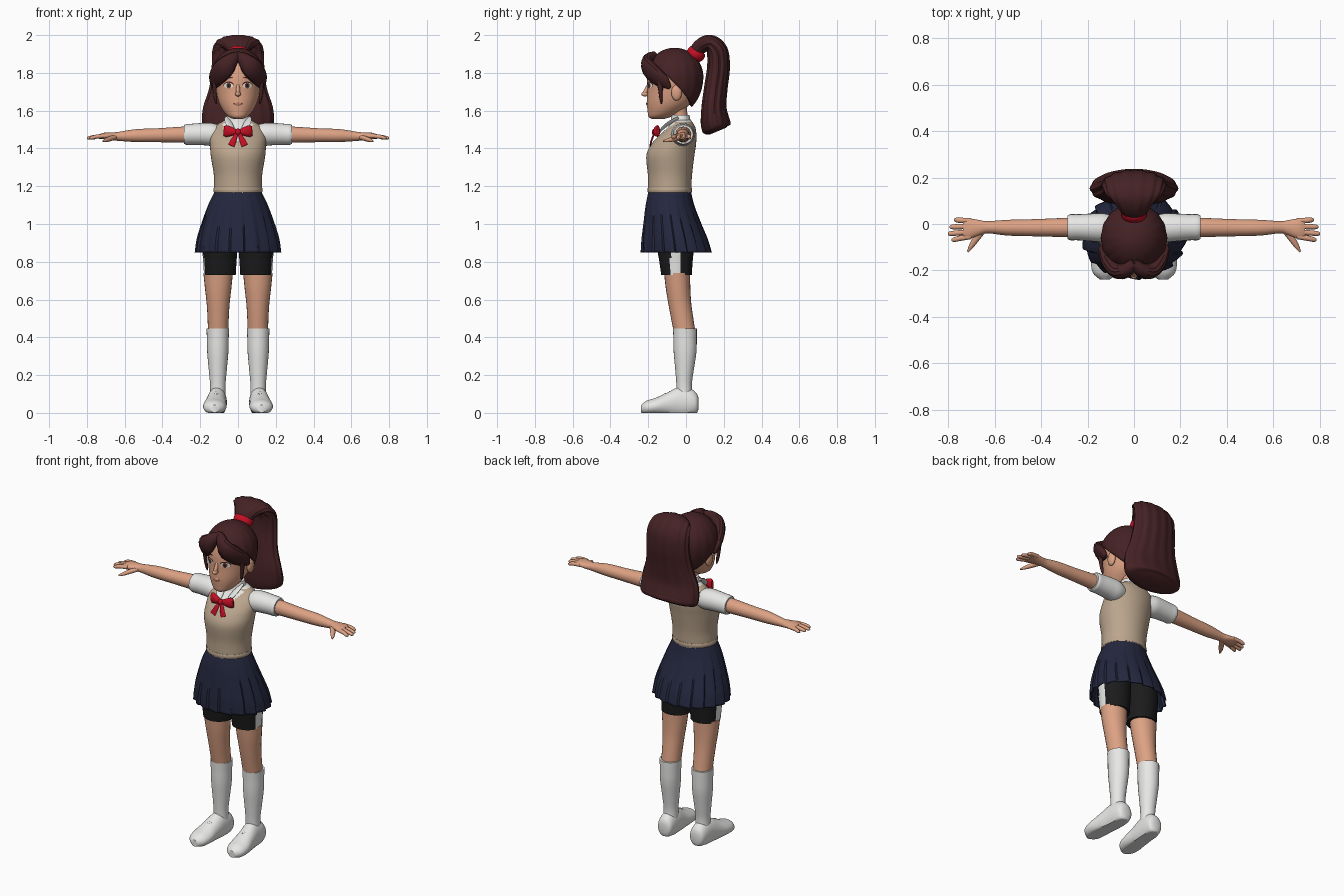
import bpy, bmesh, math
from mathutils import Vector
from mathutils.bvhtree import BVHTree

cube = bpy.data.objects.get("Cube")
if cube:
    bpy.data.objects.remove(cube, do_unlink=True)


def material(name, *rgb):
    m = bpy.data.materials.new(name)
    m.use_nodes = True
    m.diffuse_color = (*rgb, 1)
    bsdf = next(n for n in m.node_tree.nodes if n.type == "BSDF_PRINCIPLED")
    bsdf.inputs["Base Color"].default_value = (*rgb, 1)
    bsdf.inputs["Roughness"].default_value = 0.8
    return m


SKIN = material("skin", 0.72, 0.36, 0.23)
HAIR = material("dark brown hair", 0.06, 0.016, 0.018)
RED = material("red ribbon", 0.55, 0.005, 0.018)
WHITE = material("white cloth", 0.8, 0.8, 0.79)
BEIGE = material("beige knit", 0.5, 0.38, 0.27)
NAVY = material("navy pleats", 0.018, 0.021, 0.05)
BLACK = material("black shorts", 0.011, 0.011, 0.012)
IRIS = material("brown iris", 0.14, 0.05, 0.025)
LIP = material("lip", 0.5, 0.19, 0.13)


def finish(name, bm, mat, angle=45):
    bmesh.ops.recalc_face_normals(bm, faces=bm.faces)
    me = bpy.data.meshes.new(name)
    bm.to_mesh(me)
    bm.free()
    ob = bpy.data.objects.new(name, me)
    bpy.context.collection.objects.link(ob)
    me.materials.append(mat)
    bpy.ops.object.select_all(action="DESELECT")
    ob.select_set(True)
    bpy.context.view_layer.objects.active = ob
    bpy.ops.object.shade_smooth_by_angle(angle=math.radians(angle))
    return ob


def spline(pts, sub):
    """Catmull-Rom interpolation of points of any dimension."""
    out = []
    for i in range(len(pts) - 1):
        a, b, c, d = (pts[max(0, min(len(pts) - 1, i + k))] for k in (-1, 0, 1, 2))
        for s in range(sub):
            t = s / sub
            out.append([q + t / 2 * (r - p + t * (2 * p - 5 * q + 4 * r - w + t * (3 * (q - r) + w - p)))
                        for p, q, r, w in zip(a, b, c, d)])
    return out + [list(pts[-1])]


def sweep(name, pts, mat, wide=(1, 0, 0), axis=None, n=24, sub=4, ridge=None, caps=True, floor=None, angle=45):
    """Loft ellipses (x, y, z, radius along wide, other radius) along a path."""
    path = spline(pts, sub)
    bm = bmesh.new()
    rings = []
    for i, p in enumerate(path):
        c = Vector(p[:3])
        lo, hi = path[max(i - 1, 0)], path[min(i + 1, len(path) - 1)]
        t = Vector(axis) if axis else (Vector(hi[:3]) - Vector(lo[:3])).normalized()
        u = Vector(wide)
        u = (u - t * u.dot(t)).normalized()
        v = t.cross(u)
        ring = []
        for k in range(n):
            a = math.tau * k / n
            m = ridge(a, i / (len(path) - 1)) if ridge else 1
            co = c + (u * p[3] * math.cos(a) + v * p[4] * math.sin(a)) * m
            if floor is not None:
                co.z = max(co.z, floor)
            ring.append(bm.verts.new(co))
        rings.append(ring)
    for r, s in zip(rings, rings[1:]):
        for k in range(n):
            bm.faces.new((r[k], r[(k + 1) % n], s[(k + 1) % n], s[k]))
    if caps:
        bm.faces.new(rings[0])
        bm.faces.new(rings[-1])
    return finish(name, bm, mat, angle)


def pair(name, pts, mat, wide=(1, 0, 0), **kw):
    return [sweep(side + name, [(s * p[0], *p[1:]) for p in pts], mat, (s * wide[0], *wide[1:]), **kw)
            for side, s in (("left_", 1), ("right_", -1))]


def column(cx, rows):
    """Rows of (z, y, rx, ry) as sweep points."""
    return [(cx, y, z, rx, ry) for z, y, rx, ry in rows]


def ball(name, loc, size, mat):
    bm = bmesh.new()
    bmesh.ops.create_uvsphere(bm, u_segments=20, v_segments=12, radius=1)
    for v in bm.verts:
        v.co = Vector(loc) + Vector([a * b for a, b in zip(v.co, size)])
    return finish(name, bm, mat)


def paint(ob, mat, rule):
    ob.data.materials.append(mat)
    for f in ob.data.polygons:
        if rule(f.center):
            f.material_index = len(ob.data.materials) - 1


UP = (0, 0, 1)

# Shoes, socks, legs, shorts
pair("shoe", [(.107, .066, .05, .02, .03), (.107, .055, .05, .042, .055), (.109, .02, .055, .05, .075),
              (.112, -.04, .055, .052, .08), (.118, -.1, .045, .056, .062), (.123, -.16, .035, .062, .045),
              (.125, -.21, .028, .052, .036), (.125, -.238, .022, .022, .02)], WHITE,
     axis=(0, 1, 0), floor=0, n=32)
for y, z in ((-.085, .108), (-.11, .098)):
    pair("shoe_lace", [(.08, y, z - .018, .006, .005), (.116, y, z + .002, .007, .006), (.152, y, z - .018, .006, .005)],
         WHITE, wide=(0, 1, 0), n=8)
pair("sock", column(.107, [(.09, -.008, .042, .042), (.15, -.01, .041, .041), (.22, -.008, .047, .048),
                           (.32, -.005, .056, .06), (.4, -.005, .058, .062), (.448, -.006, .06, .063)]), WHITE, axis=UP)
pair("leg", column(.105, [(.42, -.006, .054, .057), (.5, -.02, .056, .059), (.58, -.033, .061, .061),
                          (.66, -.042, .07, .065), (.74, -.047, .078, .069)]), SKIN, axis=UP)
shorts = pair("shorts_leg", column(.096, [(.73, -.05, .084, .081), (.8, -.053, .088, .088), (.88, -.056, .092, .098),
                                          (.98, -.06, .075, .1)]), BLACK, axis=UP, n=48)
for ob in shorts:
    paint(ob, WHITE, lambda c: abs(c.x) > .12 and abs(c.y + .055) < .028)


# Pleated skirt
def pleats(a, f):
    saw = (a / math.tau * 18) % 1
    return 1 + f * (.085 * saw - .03) * min(1, (1 - saw) * 6)


skirt = sweep("skirt", column(0, [(1.175, -.086, .122, .112), (1.1, -.085, .157, .128), (1, -.072, .192, .152),
                                  (.92, -.06, .214, .172), (.85, -.052, .222, .183)]),
              NAVY, axis=UP, n=144, ridge=pleats, caps=False, angle=30)
skirt.modifiers.new("thickness", "SOLIDIFY").thickness = .006

# Vest with open neckline, shirt sleeves and collar
vest = sweep("vest", column(0, [(1.165, -.086, .126, .114), (1.195, -.086, .127, .115), (1.26, -.085, .128, .117),
                                (1.36, -.083, .144, .127), (1.42, -.066, .148, .119), (1.47, -.043, .147, .098),
                                (1.51, -.024, .13, .074), (1.54, -.02, .088, .054), (1.555, -.02, .05, .04)]),
             BEIGE, axis=UP, n=64, sub=8)
paint(vest, WHITE, lambda c: c.z > 1.54 or (c.y < -.06 and c.z > 1.43 + 1.2 * abs(c.x)))
sweep("waist_trim", column(0, [(1.168, -.086, .128, .116), (1.18, -.086, .131, .118), (1.192, -.086, .128, .116)]),
      BEIGE, axis=UP, n=48)
pair("sleeve", [(.09, -.015, 1.47, .05, .048), (.13, -.016, 1.473, .062, .06), (.18, -.015, 1.476, .06, .059),
                (.24, -.014, 1.475, .056, .056), (.272, -.014, 1.474, .056, .055), (.285, -.014, 1.474, .051, .05)],
     WHITE, wide=(0, 1, 0), axis=(1, 0, 0))
sweep("collar", column(0, [(1.515, -.026, .075, .063), (1.55, -.028, .064, .052), (1.578, -.03, .056, .048)]),
      WHITE, axis=UP, n=32)
pair("collar_wing", [(.058, -.04, 1.562, .012, .007), (.05, -.085, 1.538, .022, .007), (.035, -.125, 1.505, .018, .006),
                     (.025, -.148, 1.475, .003, .004)], WHITE, wide=(1, 0, .4), n=12)

# Ribbon bow
ball("bow_knot", (0, -.165, 1.487), (.016, .016, .018), RED)
pair("bow_loop", [(.004, -.16, 1.487, .012, .01), (.035, -.158, 1.49, .024, .016), (.06, -.152, 1.492, .031, .016),
                  (.074, -.148, 1.493, .026, .007)], RED, wide=UP, n=16)
pair("bow_tail", [(.006, -.165, 1.485, .007, .005), (.02, -.18, 1.45, .014, .005), (.036, -.19, 1.415, .018, .004)],
     RED, n=12)

# Arms and hands
pair("arm", [(.2, -.014, 1.474, .043, .043), (.3, -.015, 1.473, .041, .042), (.42, -.016, 1.47, .037, .037),
             (.54, -.016, 1.468, .034, .034), (.63, -.014, 1.464, .026, .024), (.665, -.016, 1.464, .033, .021),
             (.71, -.02, 1.466, .044, .017), (.735, -.021, 1.463, .042, .012)], SKIN, wide=(0, 1, 0), axis=(1, 0, 0))
for finger, y, tip in (("little", .014, .775), ("ring", -.01, .793), ("middle", -.033, .8), ("index", -.054, .785)):
    end = y * 1.25
    pair(finger + "_finger", [(.7, y, 1.466, .011, .011), (.745, (y + end) / 2, 1.463, .0115, .011),
                              (tip - .01, end, 1.456, .01, .009), (tip, end, 1.455, .004, .004)],
         SKIN, wide=(0, 1, 0), n=12)
pair("thumb", [(.65, -.025, 1.46, .016, .014), (.678, -.062, 1.451, .015, .013), (.7, -.095, 1.443, .011, .01),
               (.715, -.12, 1.438, .004, .004)], SKIN, wide=(0, 1, 0), n=12)

# Head, neck, nose, ears
sweep("neck", column(0, [(1.5, -.025, .046, .044), (1.58, -.035, .043, .043), (1.65, -.05, .05, .05)]), SKIN, axis=UP)
head = sweep("head", column(0, [(1.555, -.15, .02, .03), (1.568, -.138, .05, .06), (1.595, -.115, .076, .088),
                                (1.64, -.09, .1, .117), (1.7, -.075, .114, .13), (1.78, -.07, .12, .134),
                                (1.85, -.07, .1, .115), (1.9, -.07, .06, .07)]), SKIN, axis=UP, n=48, sub=5)
ball("nose_tip", (0, -.217, 1.688), (.015, .02, .013), SKIN)
sweep("nose_bridge", [(0, -.196, 1.74, .008, .008), (0, -.21, 1.71, .011, .011), (0, -.218, 1.69, .012, .012)], SKIN, n=12)
ball("mouth_mound", (0, -.188, 1.637), (.032, .022, .022), SKIN)
for side, s in (("left", 1), ("right", -1)):
    ball(side + "_ear", (s * .119, -.05, 1.695), (.016, .028, .042), SKIN)

# Face details laid on the skin as thin plates
surface = BVHTree.FromPolygons([v.co for v in head.data.vertices], [p.vertices for p in head.data.polygons])


def decal(name, x, z, rx, rz, mat, lift, tilt=0):
    bm = bmesh.new()
    bmesh.ops.create_circle(bm, cap_ends=True, cap_tris=True, segments=24, radius=1)
    bmesh.ops.subdivide_edges(bm, edges=bm.edges, cuts=2, use_grid_fill=True)
    for v in bm.verts:
        px, pz = x + v.co.x * rx, z + v.co.y * rz + v.co.x * rx * tilt
        hit = surface.ray_cast(Vector((px, -1, pz)), Vector((0, 1, 0)))[0]
        v.co = (px, hit.y - lift, pz)
    return finish(name, bm, mat)


for side, s in (("left", 1), ("right", -1)):
    decal(side + "_eye_lash", s * .05, 1.737, .027, .017, HAIR, .001, s * -.05)
    decal(side + "_eye_white", s * .05, 1.733, .024, .015, WHITE, .002)
    decal(side + "_iris", s * .049, 1.733, .013, .015, IRIS, .003)
    decal(side + "_pupil", s * .049, 1.733, .006, .008, BLACK, .004)
    decal(side + "_eyebrow", s * .052, 1.774, .027, .0045, HAIR, .002, s * -.12)
ball("lips", (0, -.206, 1.637), (.023, .0055, .006), LIP)

# Hair cap: a dome cut high over the face and low at the nape
bm = bmesh.new()
COLS, ROWS = 64, 20
grid = []
for i in range(COLS):
    a = math.tau * i / COLS
    reach = 1.75 + .75 * math.sin(a)
    col = []
    for j in range(ROWS + 1):
        p = .02 + (reach - .02) * j / ROWS
        m = 1 + .012 * math.cos(a * 16) * math.sin(p)
        col.append(bm.verts.new((.142 * m * math.sin(p) * math.cos(a), -.06 + .15 * m * math.sin(p) * math.sin(a),
                                 1.78 + (.153 if p < math.pi / 2 else .2) * math.cos(p))))
    grid.append(col)
for i in range(COLS):
    a, b = grid[i], grid[(i + 1) % COLS]
    for j in range(ROWS):
        bm.faces.new((a[j], a[j + 1], b[j + 1], b[j]))
bm.faces.new([col[0] for col in grid])
cap = finish("hair_cap", bm, HAIR)
cap.modifiers.new("thickness", "SOLIDIFY").thickness = .014


# Fringe, side locks, ponytail and its band
def strands(a, f):
    return 1 + .035 * math.cos(a * 14) * math.sin(math.pi * min(1, f + .1))


pair("fringe", [(-.004, -.165, 1.895, .02, .02), (.03, -.196, 1.872, .036, .03), (.066, -.203, 1.835, .052, .033),
                (.1, -.17, 1.795, .052, .03), (.123, -.12, 1.755, .04, .022), (.128, -.085, 1.72, .01, .008)],
     HAIR, wide=(.5, 0, 1), n=28, ridge=strands)
pair("side_lock", [(.124, -.14, 1.78, .014, .02), (.124, -.135, 1.71, .01, .012), (.118, -.132, 1.66, .008, .008),
                   (.114, -.13, 1.635, .002, .002)], HAIR, n=12)
sweep("ponytail", [(0, .04, 1.89, .042, .036), (0, .075, 1.938, .07, .04), (0, .125, 1.957, .115, .045),
                   (0, .165, 1.915, .132, .056), (0, .172, 1.83, .135, .06), (0, .158, 1.72, .148, .062),
                   (0, .148, 1.62, .18, .066), (0, .155, 1.54, .188, .078), (0, .165, 1.505, .172, .076),
                   (0, .17, 1.492, .11, .045)], HAIR, n=84, sub=6, ridge=strands)
sweep("hair_band", [(0, .036, 1.878, .046, .04), (0, .045, 1.892, .056, .048), (0, .06, 1.91, .056, .048),
                    (0, .068, 1.921, .046, .04)], RED, n=32)
